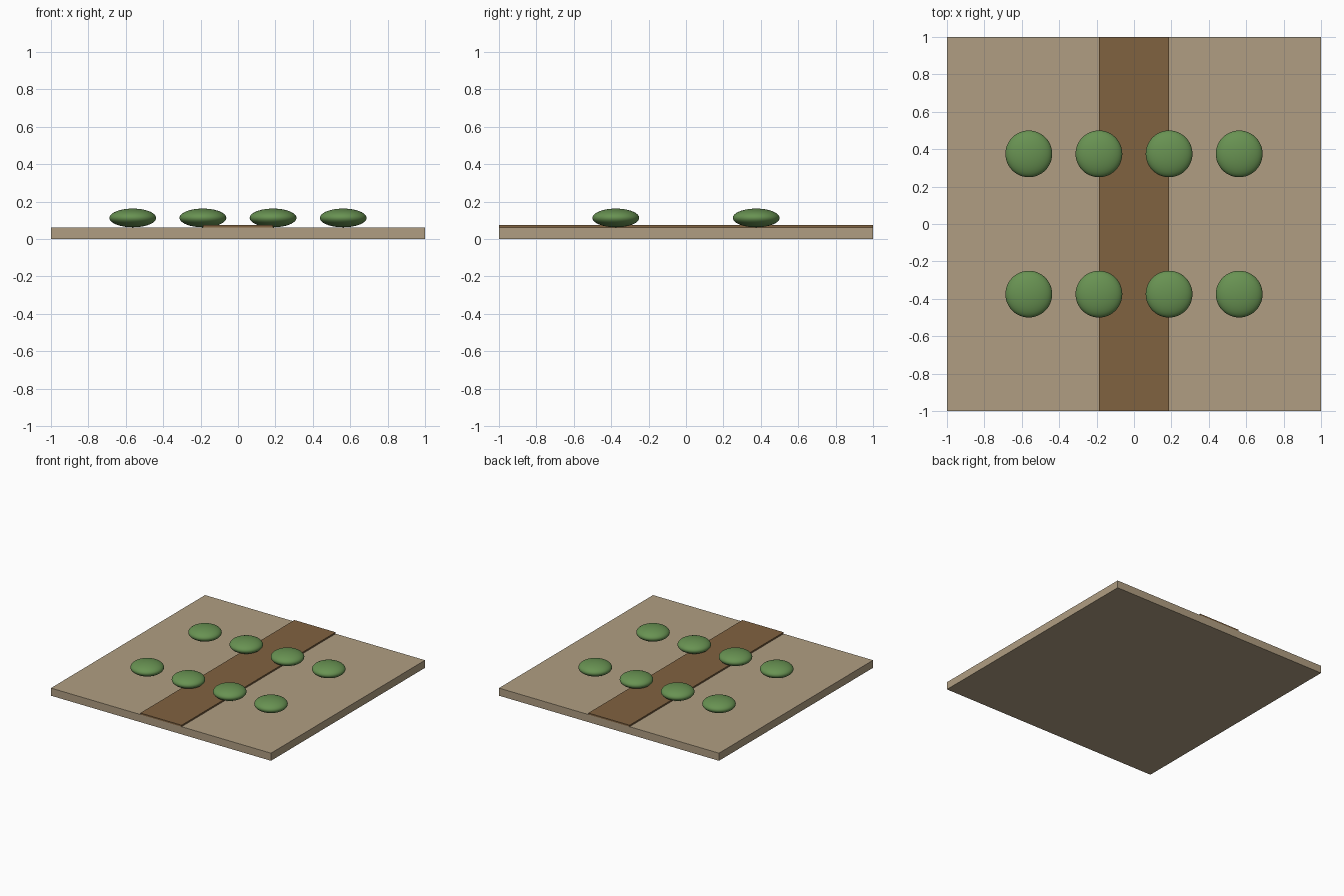
import bpy

if "Cube" in bpy.data.objects:
    bpy.data.objects.remove(bpy.data.objects["Cube"])


def material(name, rgb):
    # sRGB bytes to linear diffuse colour
    m = bpy.data.materials.new(name)
    lin = [((c / 255 + 0.055) / 1.055) ** 2.4 for c in rgb]
    m.diffuse_color = (*lin, 1)
    m.use_nodes = True
    m.node_tree.nodes["Principled BSDF"].inputs["Base Color"].default_value = m.diffuse_color
    return m


def box(name, size, z0, z1, mat):
    bpy.ops.mesh.primitive_cube_add(size=1, location=(0, 0, (z0 + z1) / 2))
    ob = bpy.context.object
    ob.name = name
    ob.scale = (size[0], size[1], z1 - z0)
    bpy.ops.object.transform_apply(location=False, rotation=False, scale=True)
    ob.data.materials.append(mat)


sand = material("sand", (176, 158, 130))
soil = material("brown_path", (128, 98, 64))
leaf = material("leaf_green", (104, 146, 82))

# ground slab and the raised path across it
GROUND = 0.0625
box("ground_slab", (2, 2), 0, GROUND, sand)
box("path", (0.375, 2), GROUND, 0.075, soil)

# two rows of flattened round bushes
for row, y in enumerate((-0.375, 0.375)):
    for col in range(4):
        x = -0.5625 + 0.375 * col
        bpy.ops.mesh.primitive_uv_sphere_add(
            segments=48, ring_count=24, radius=1, location=(x, y, GROUND + 0.05))
        bush = bpy.context.object
        bush.name = f"bush_{row + 1}_{col + 1}"
        bush.scale = (0.125, 0.125, 0.05)
        bpy.ops.object.transform_apply(location=False, rotation=False, scale=True)
        bpy.ops.object.shade_smooth()
        bush.data.materials.append(leaf)
